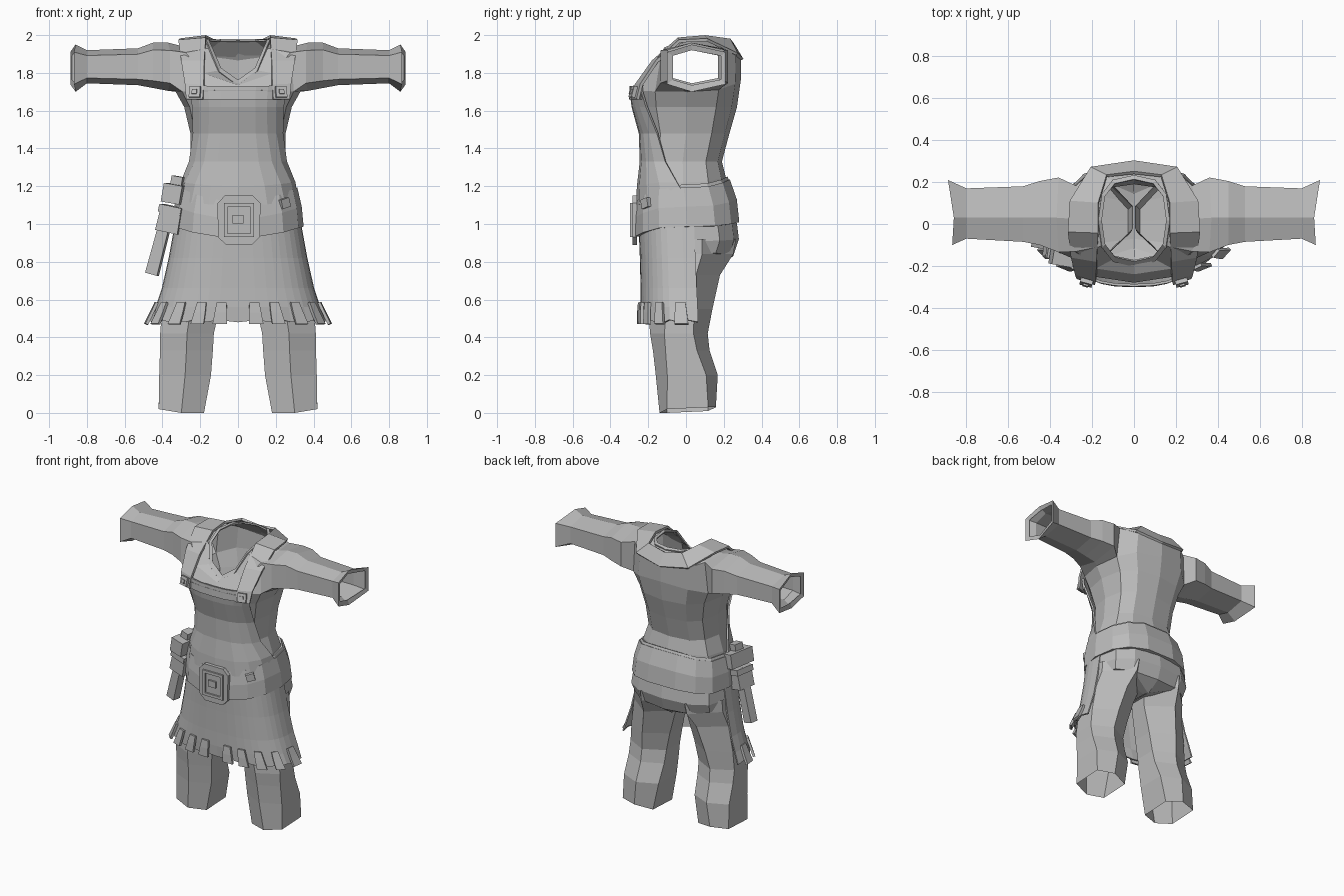
import bpy, bmesh, math
from mathutils import Vector, Matrix

old = bpy.data.objects.get("Cube")
if old:
    bpy.data.objects.remove(old)

grey = bpy.data.materials.new("plain_grey")
grey.use_nodes = True
GREY = (0.5, 0.5, 0.5, 1)
grey.diffuse_color = GREY
grey.node_tree.nodes["Principled BSDF"].inputs["Base Color"].default_value = GREY


def finish(name, bm, thickness=0, mirror=False):
    bmesh.ops.recalc_face_normals(bm, faces=bm.faces[:])
    me = bpy.data.meshes.new(name)
    bm.to_mesh(me)
    bm.free()
    me.materials.append(grey)
    ob = bpy.data.objects.new(name, me)
    bpy.context.collection.objects.link(ob)
    if thickness:
        mod = ob.modifiers.new("thickness", "SOLIDIFY")
        mod.thickness = thickness
        mod.offset = 0
    if mirror:
        ob.modifiers.new("mirror", "MIRROR")
    return ob


def grid(name, rows, closed=False, thickness=0, mirror=False, skip=None):
    """Skin rows of points; skip(row, column) leaves a hole."""
    bm = bmesh.new()
    vs = [[bm.verts.new(p) for p in row] for row in rows]
    n = len(rows[0])
    for r in range(len(rows) - 1):
        for c in range(n if closed else n - 1):
            if not (skip and skip(r, c)):
                d = (c + 1) % n
                bm.faces.new((vs[r][c], vs[r][d], vs[r + 1][d], vs[r + 1][c]))
    return finish(name, bm, thickness, mirror)


def block(name, loc, size, rot=(0, 0, 0), taper=1, chamfer=0, mirror=False):
    """Box whose bottom is scaled by taper and whose front corners may be cut."""
    bm = bmesh.new()
    bmesh.ops.create_cube(bm, size=1)
    for v in bm.verts:
        if v.co.z < 0:
            v.co.x *= taper
        v.co = Vector(v.co[i] * size[i] for i in range(3))
    if chamfer:
        edges = [e for e in bm.edges
                 if abs((e.verts[0].co - e.verts[1].co).normalized().y) > 0.9]
        bmesh.ops.bevel(bm, geom=edges, offset=chamfer, segments=1, affect="EDGES")
    turn = Matrix.Identity(3)
    for axis, angle in zip("XYZ", rot):
        turn = Matrix.Rotation(math.radians(angle), 3, axis) @ turn
    for v in bm.verts:
        v.co = turn @ v.co + Vector(loc)
    return finish(name, bm, mirror=mirror)


def soft(v, p=0.76):
    return math.copysign(abs(v) ** p, v)


def ring_point(ring, deg, out=0.0):
    """Point on a body section: half width, front y, back y, front/side/back z."""
    hw, yf, yb, zf, zs, zb = ring
    c, s = math.cos(math.radians(deg)), math.sin(math.radians(deg))
    k = abs(s) ** 2.5
    return Vector(((hw + out) * soft(c),
                   (yf + yb) / 2 + ((yb - yf) / 2 + out) * soft(s),
                   zs + ((zf if s < 0 else zb) - zs) * k))


def loft(name, rings, sides=12, **kw):
    rows = [[ring_point(r, i * 360 / sides) for i in range(sides)] for r in rings]
    return grid(name, rows, closed=True, **kw)


# Shirt body, with an open neck and armholes
torso = [(.30, -.245, .23, 1.10, 1.12, 1.14),
         (.285, -.24, .21, 1.20, 1.22, 1.25),
         (.25, -.225, .19, 1.33, 1.33, 1.33),
         (.252, -.23, .23, 1.48, 1.48, 1.48),
         (.285, -.268, .27, 1.62, 1.62, 1.62),
         (.33, -.28, .29, 1.71, 1.70, 1.76),
         (.31, -.24, .292, 1.735, 1.945, 1.87),
         (.168, -.19, .225, 1.745, 1.972, 1.96)]
loft("shirt_body", torso, skip=lambda r, c: r == 5 and c in (0, 5, 6, 11))
# Folded collar inside the neckline
loft("collar", [(.172, -.20, .232, 1.73, 1.975, 1.965),
                (.155, -.175, .212, 1.76, 1.97, 1.975)], thickness=.01)

# Sleeves with flared cuffs, growing out of the armholes
chest, shoulder = torso[5], torso[6]
sleeve = [[ring_point(chest, a) for a in (-30, 0, 30)] +
          [ring_point(shoulder, a) for a in (30, 0, -30)]]
for x, tip, yf, yb, low, high in ((.36, .37, -.135, .222, 1.705, 1.96),
                                  (.45, .45, -.10, .205, 1.72, 1.96),
                                  (.53, .53, -.085, .18, 1.735, 1.93),
                                  (.80, .80, -.07, .17, 1.745, 1.92),
                                  (.888, .86, -.10, .21, 1.70, 1.95),
                                  (.88, .85, -.07, .185, 1.735, 1.92)):
    inset = (high - low) * .16
    front = x - (.02 if x > .85 else 0)
    sleeve.append([(front, yf, low + inset), (tip, .03, low), (x, yb, low + inset),
                   (x, yb, high - inset), (tip, .03, high), (front, yf, high - inset)])
grid("sleeve", sleeve, closed=True, mirror=True)

# Trousers: hips closed at the crotch, and two open six-sided legs
loft("trouser_hips", [(.30, -.23, .22, 1.16, 1.16, 1.18),
                      (.335, -.23, .27, 1.0, 1.0, 1.0),
                      (.345, -.215, .28, .91, .91, .92),
                      (.33, -.20, .25, .85, .85, .83),
                      (.002, -.13, .16, .78, .78, .77)])
rows = []
for cx, hw, yf, yb, z in ((.175, .17, -.20, .265, .92), (.182, .17, -.20, .25, .84),
                          (.21, .165, -.20, .18, .73), (.25, .152, -.20, .14, .55),
                          (.27, .142, -.19, .115, .42), (.273, .14, -.175, .125, .33),
                          (.28, .137, -.16, .168, .20), (.30, .12, -.14, .158, .02)):
    inset = (yb - yf) * (.13 + .28 * z)
    hem = .02 if z < .1 else 0
    rows.append([(cx, yf, z - hem), (cx + hw, yf + inset, z), (cx + hw, yb - inset, z + hem / 2),
                 (cx, yb, z + hem / 2), (cx - hw, yb - inset, z - hem / 2),
                 (cx - hw, yf + inset, z - hem)])
grid("trouser_leg", rows, closed=True, mirror=True)

# Apron bib, wrapping further round towards the waist
rows = []
for ring, spread in zip(torso[:6], (92, 86, 72, 58, 48, 42)):
    rows.append([ring_point(ring, -90 + spread * k / 4, .014) for k in range(-4, 5)])
grid("apron_bib", rows, thickness=.012)
grid("bib_top_band", [[ring_point(r, -90 + 42 * k / 4, .02) for k in range(-4, 5)]
                      for r in ((.31, -.276, .28, 1.66, 1.66, 1.66),
                                (.325, -.272, .29, 1.73, 1.74, 1.76))], thickness=.012)

# Shoulder straps that meet behind the neck
inner = [(.185, -.285, 1.66), (.18, -.265, 1.735), (.178, -.175, 1.86),
         (.17, -.04, 1.98), (.17, .10, 1.992), (.13, .23, 1.975), (0, .245, 1.955)]
outer = [(.272, -.255, 1.66), (.28, -.235, 1.74), (.30, -.155, 1.86),
         (.315, -.035, 1.968), (.305, .11, 1.975), (.205, .268, 1.90), (0, .297, 1.87)]
grid("shoulder_strap", [inner, outer], thickness=.016, mirror=True)
block("strap_buckle", (.228, -.28, 1.70), (.06, .02, .06), (-15, 0, 15), mirror=True)
block("strap_buckle_pin", (.23, -.288, 1.70), (.026, .02, .026), (-15, 0, 15), mirror=True)


# Apron skirt with a pleated hem
def skirt_point(deg, z, out=0.0):
    t = (0.97 - z) / .5
    a = math.radians(deg)
    hw = .335 + .09 * t + .05 * t ** 4 + out
    return Vector((hw * soft(math.sin(a)),
                   -(.245 + .012 * t ** 3 + out) * soft(math.cos(a)) + .02 * t, z))


rows = []
for z in (1.0, .82, .66, .56, .48):
    pleat = .012 if z < .5 else 0
    rows.append([skirt_point(i * 8, z + pleat * (i % 2), pleat * (i % 2 - 1))
                 for i in range(-12, 13)])
grid("apron_skirt", rows, thickness=.01)
for mid, wide in ((7, 3.2), (20, 4), (38, 5), (60, 5.5), (84, 5)):
    grid("hem_tab", [[skirt_point(mid + d * wide * w, z, out) for d in (-1, 1)]
                     for z, w, out in ((.585, .85, .012), (.53, 1, .016), (.47, 1.1, .016))],
         thickness=.016, mirror=True)

# Belt, higher at the back and wider at its lower edge
belt = [(.335, -.262, .275, .93, .985, 1.01),
        (.325, -.262, .262, 1.03, 1.09, 1.13),
        (.302, -.25, .225, 1.12, 1.19, 1.235)]
loft("belt", belt, sides=14, thickness=.025)
loft("belt_upper_edge", [(.30, -.25, .228, 1.11, 1.18, 1.22),
                         (.29, -.245, .215, 1.135, 1.205, 1.25)], sides=14, thickness=.02)

# Buckle: eight-sided plate, raised frame and pin
block("buckle_plate", (.005, -.272, 1.02), (.23, .025, .26), taper=.95, chamfer=.04)
for side in (-1, 1):
    block("buckle_frame_side", (.005 + side * .07, -.286, 1.02), (.02, .02, .18))
    block("buckle_frame_bar", (.005, -.286, 1.02 + side * .08), (.12, .02, .02))
block("buckle_pin", (.0, -.286, 1.025), (.06, .022, .045))
# Small clasp plate on the belt
block("belt_clasp", (.245, -.21, 1.11), (.055, .03, .05), (0, -15, 38))

# Hammer hanging from a loop on the right hip
TILT = (0, 12, -10)
block("hammer_head", (-.335, -.10, 1.16), (.10, .20, .10), (0, 10, -10))
block("hammer_head_cap", (-.32, -.11, 1.23), (.06, .07, .045), (0, 10, -10))
block("hammer_loop", (-.355, -.10, 1.025), (.11, .13, .14), TILT, 1.1)
block("hammer_loop_flap", (-.35, -.10, 1.075), (.12, .145, .04), TILT)
block("hammer_handle", (-.425, -.09, .85), (.06, .06, .24), (0, 15, -10), 1.1)
